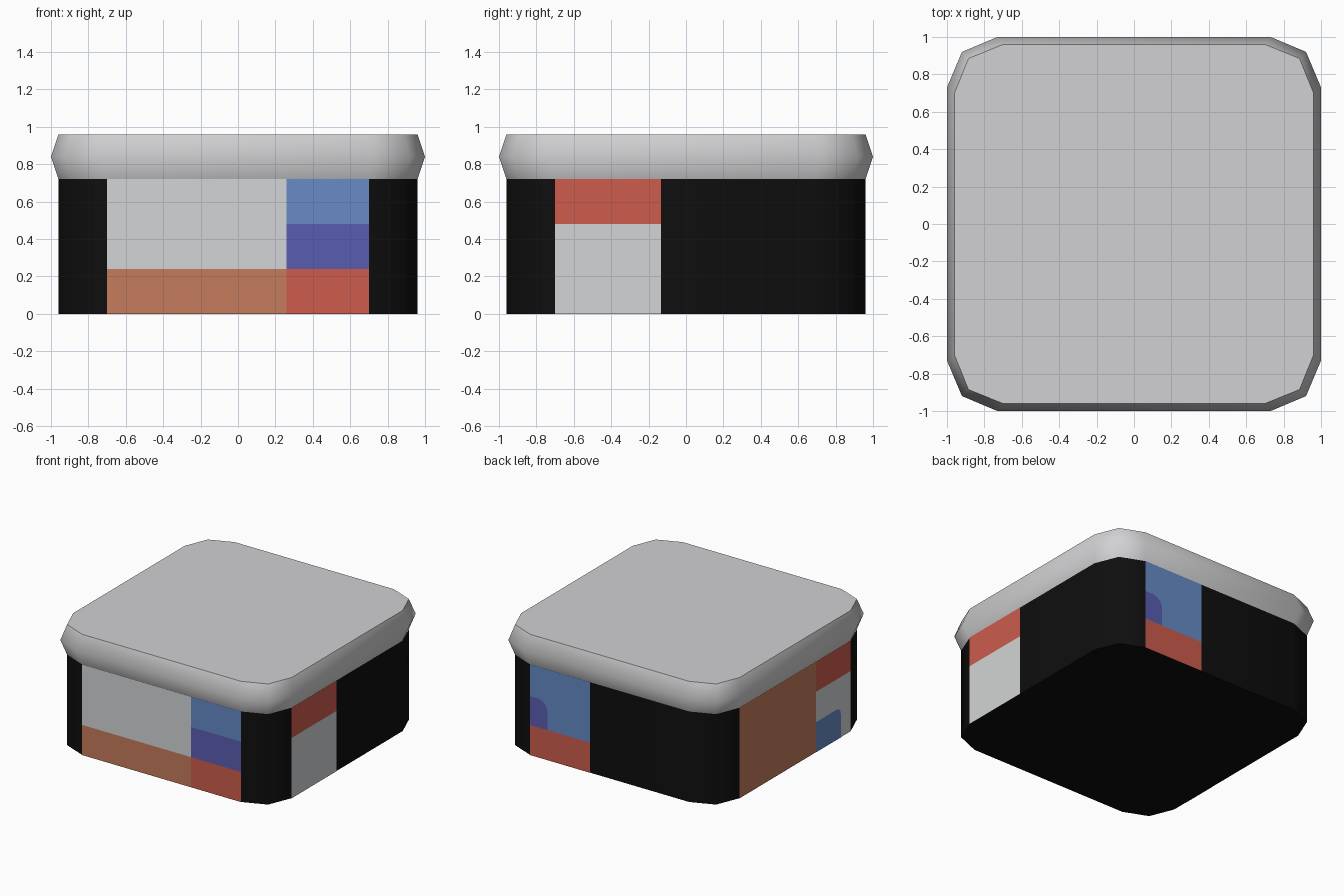
import bpy, bmesh, math

if "Cube" in bpy.data.objects:
    bpy.data.objects.remove(bpy.data.objects["Cube"])


def material(name, r, g, b):
    """Flat material from 0-255 display values, stored as linear."""
    m = bpy.data.materials.new(name)
    lin = [((c / 255 + 0.055) / 1.055) ** 2.4 if c > 10 else c / 255 / 12.92 for c in (r, g, b)]
    m.diffuse_color = (*lin, 1)
    m.use_nodes = True
    m.node_tree.nodes["Principled BSDF"].inputs["Base Color"].default_value = m.diffuse_color
    return m


LID = material("lid grey", 209, 209, 211)
GREY = material("panel grey", 211, 213, 214)
BLACK = material("black", 14, 14, 14)
RED = material("red", 205, 92, 77)
ORANGE = material("clay orange", 197, 124, 92)
BLUE = material("blue", 103, 139, 198)
PURPLE = material("purple", 90, 92, 178)


def make(name, bm, mat):
    mesh = bpy.data.meshes.new(name)
    bm.to_mesh(mesh)
    bm.free()
    mesh.materials.append(mat)
    ob = bpy.data.objects.new(name, mesh)
    bpy.context.collection.objects.link(ob)
    return ob


def outline(half, flat, diag):
    """Rounded square with three points per corner."""
    pts = []
    for q in range(4):
        c, s = round(math.cos(q * math.pi / 2)), round(math.sin(q * math.pi / 2))
        for x, y in ((half, flat), (diag, diag), (flat, half)):
            pts.append((x * c - y * s, x * s + y * c))
    return pts


def loft(name, rings, mat, bottom, top):
    bm = bmesh.new()
    loops = [[bm.verts.new((x, y, z)) for x, y in outline(*o)] for o, z in rings]
    for a, b in zip(loops, loops[1:]):
        for i in range(len(a)):
            j = (i + 1) % len(a)
            bm.faces.new((a[i], a[j], b[j], b[i]))
    if bottom:
        bm.faces.new(loops[0][::-1])
    if top:
        bm.faces.new(loops[-1])
    ob = make(name, bm, mat)
    bpy.ops.object.select_all(action='DESELECT')
    ob.select_set(True)
    bpy.context.view_layer.objects.active = ob
    bpy.ops.object.shade_smooth_by_angle(angle=math.radians(50))
    return ob


# Body and overhanging bevelled lid
NARROW, WIDE = (0.96, 0.70, 0.885), (1.0, 0.73, 0.92)
loft("body", [(NARROW, 0), (NARROW, 0.72)], BLACK, True, False)
loft("lid", [(NARROW, 0.72), (WIDE, 0.84), (NARROW, 0.96)], LID, False, True)

PLACE = {
    "front": lambda u, d, z: (u, -d, z),
    "right": lambda u, d, z: (d, u, z),
    "back": lambda u, d, z: (u, d, z),
    "left": lambda u, d, z: (-d, u, z),
}


def panel(name, side, u0, u1, z0, z1, mat, lift=0.002, radius=0):
    """Painted patch on one wall; radius rounds its upper low-u corner."""
    pts = [(u0, z0), (u1, z0), (u1, z1)]
    if radius:
        for i in range(7):
            a = math.pi / 2 + i * math.pi / 12
            pts.append((u0 + radius + radius * math.cos(a), z1 - radius + radius * math.sin(a)))
    else:
        pts.append((u0, z1))
    if side in ("back", "left"):
        pts.reverse()
    bm = bmesh.new()
    bm.faces.new([bm.verts.new(PLACE[side](u, 0.96 + lift, z)) for u, z in pts])
    make(name, bm, mat)


# Front wall
panel("front_grey_panel", "front", -0.70, 0.26, 0.24, 0.72, GREY)
panel("front_orange_strip", "front", -0.70, 0.26, 0, 0.24, ORANGE)
panel("front_blue_panel", "front", 0.26, 0.70, 0.48, 0.72, BLUE)
panel("front_purple_panel", "front", 0.26, 0.70, 0.24, 0.48, PURPLE)
panel("front_red_panel", "front", 0.26, 0.70, 0, 0.24, RED)
# Right wall
panel("right_red_panel", "right", -0.70, -0.135, 0.48, 0.72, RED)
panel("right_grey_panel", "right", -0.70, -0.135, 0, 0.48, GREY)
# Back wall
panel("back_blue_panel", "back", 0.17, 0.70, 0.24, 0.72, BLUE)
panel("back_red_panel", "back", 0.17, 0.70, 0, 0.24, RED)
panel("back_purple_patch", "back", 0.545, 0.70, 0.24, 0.47, PURPLE, 0.004, 0.09)
# Left wall
panel("left_orange_panel", "left", -0.26, 0.70, 0, 0.72, ORANGE)
panel("left_red_panel", "left", -0.70, -0.26, 0.48, 0.72, RED)
panel("left_grey_panel", "left", -0.70, -0.26, 0, 0.48, GREY)
panel("left_blue_patch", "left", -0.57, -0.26, 0, 0.24, BLUE, 0.004, 0.05)
